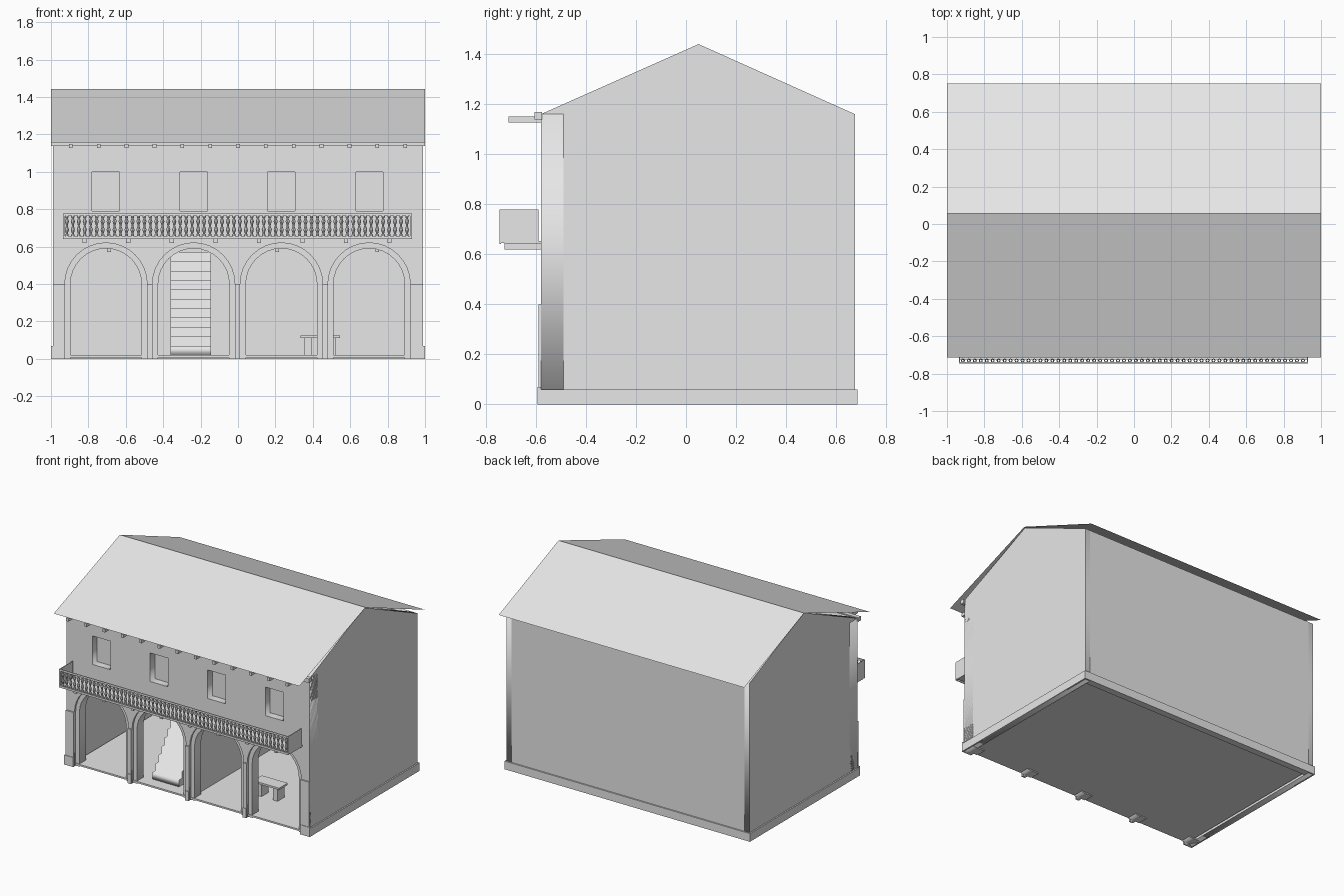
import bpy, bmesh, math
from mathutils import Vector

cube = bpy.data.objects.get("Cube")
if cube:
    bpy.data.objects.remove(cube, do_unlink=True)

stone = bpy.data.materials.new("pale_grey")
stone.use_nodes = True
stone.diffuse_color = (0.8, 0.8, 0.8, 1)
stone.node_tree.nodes["Principled BSDF"].inputs["Base Color"].default_value = (0.8, 0.8, 0.8, 1)


def add(name, mesh):
    ob = bpy.data.objects.new(name, mesh)
    bpy.context.scene.collection.objects.link(ob)
    mesh.materials.clear()
    mesh.materials.append(stone)
    return ob


def boxes(name, spans):
    """One object from boxes given as (x0, x1, y0, y1, z0, z1)."""
    bm = bmesh.new()
    for x0, x1, y0, y1, z0, z1 in spans:
        verts = bmesh.ops.create_cube(bm, size=1)["verts"]
        bmesh.ops.scale(bm, vec=(x1 - x0, y1 - y0, z1 - z0), verts=verts)
        bmesh.ops.translate(bm, vec=((x0 + x1) / 2, (y0 + y1) / 2, (z0 + z1) / 2), verts=verts)
    mesh = bpy.data.meshes.new(name)
    bm.to_mesh(mesh)
    bm.free()
    return add(name, mesh)


def plate(name, loops, a, b, across="y"):
    """Upright slab from outline loops (holes allowed), from a to b along an axis."""
    curve = bpy.data.curves.new(name + "_outline", "CURVE")
    curve.dimensions = "2D"
    curve.fill_mode = "BOTH"
    curve.extrude = (b - a) / 2
    for loop in loops:
        spline = curve.splines.new("POLY")
        spline.points.add(len(loop) - 1)
        for point, (u, v) in zip(spline.points, loop):
            point.co = (u, v, 0, 1)
        spline.use_cyclic_u = True
    helper = bpy.data.objects.new(name + "_outline", curve)
    bpy.context.scene.collection.objects.link(helper)
    bpy.context.view_layer.update()
    graph = bpy.context.evaluated_depsgraph_get()
    mesh = bpy.data.meshes.new_from_object(helper.evaluated_get(graph))
    bpy.data.objects.remove(helper, do_unlink=True)
    mesh.name = name
    mid = (a + b) / 2
    for v in mesh.vertices:
        x, y, z = v.co
        v.co = Vector((x, mid - z, y)) if across == "y" else Vector((mid + z, x, y))
    return add(name, mesh)


# Main dimensions
HALF, FRONT, BACK, EAVE = 0.99, -0.58, 0.675, 1.16
RIDGE_Y, RIDGE_Z = 0.05, 1.44
SPRING = 0.4
arches = [-0.706 + 0.469 * i for i in range(4)]


def arcade_outline(radius, top):
    pts = [(-HALF, top), (-HALF, 0)]
    for c in arches:
        pts.append((c - radius, 0))
        for k in range(17):
            t = math.pi * (1 - k / 16)
            pts.append((c + radius * math.cos(t), SPRING + radius * math.sin(t)))
        pts.append((c + radius, 0))
    return pts + [(HALF, 0), (HALF, top)]


def rect(x0, x1, z0, z1):
    return [(x0, z0), (x0, z1), (x1, z1), (x1, z0)]


# Front wall: stepped arches and recessed windows
windows = [rect(c - 0.073, c + 0.073, 0.79, 1.0) for c in (-0.707, -0.237, 0.232, 0.703)]
plate("front_wall", [arcade_outline(0.22, EAVE)] + windows, FRONT, -0.565)
plate("arch_rings", [arcade_outline(0.19, EAVE)] + windows, -0.565, -0.49)
boxes("window_panes", [(w[0][0] - .01, w[2][0] + .01, -.525, -.515, .78, 1.01) for w in windows])

# Gable walls, back wall and inner dividing wall
gable = [(FRONT, 0), (BACK, 0), (BACK, EAVE), (RIDGE_Y, RIDGE_Z), (FRONT, EAVE)]
plate("right_gable_wall", [gable], -HALF, -0.95, "x")
plate("left_gable_wall", [gable], 0.95, HALF, "x")
boxes("back_wall", [(-0.95, 0.95, 0.635, BACK, 0, EAVE)])
boxes("dividing_wall", [(-0.02, 0.02, -0.49, 0.635, 0.01, 0.62)])

# Floors and ceiling joists
boxes("ground_floor", [(-0.94, 0.94, -0.57, 0.625, 0.008, 0.02)])
boxes("upper_floor", [(-0.95, 0.95, -0.49, 0.635, 0.61, 0.63)])
boxes("ceiling_joists", [(x - .01, x + .01, -.49, .635, .57, .61) for x in (-.69, .21, .745)])

# Plinth round the sides and back
boxes("plinth", [(-1, -HALF, FRONT, 0.685, 0, 0.06), (HALF, 1, FRONT, 0.685, 0, 0.06),
                 (-HALF, HALF, BACK, 0.685, 0, 0.06)])

# Raised piers between the arches, with low feet
edges = [-HALF] + [c + s * 0.22 for c in arches for s in (-1, 1)] + [HALF]
piers = list(zip(edges[::2], edges[1::2]))
boxes("front_piers", [(a, b, -0.59, FRONT, 0, SPRING) for a, b in piers])
boxes("pier_feet", [(a - 0.01 * (a == -HALF), b + 0.01 * (b == HALF), -0.594, FRONT, 0, 0.07)
                    for a, b in piers])

# Thin pitched roof
roof = bpy.data.meshes.new("roof")
bm = bmesh.new()
rows = [[bm.verts.new((x, y, z)) for x in (-1, 1)]
        for y, z in ((-0.715, 1.157), (0.055, 1.443), (0.75, 1.16))]
for (a, b), (c, d) in zip(rows, rows[1:]):
    bm.faces.new((a, b, d, c))
bm.to_mesh(roof)
bm.free()
add("roof", roof)

# Eave beam and brackets
boxes("eave_beam", [(-1, 1, -0.605, -0.575, 1.138, 1.168)])
boxes("eave_brackets", [(x - .01, x + .01, -.71, -.58, 1.126, 1.15)
                        for x in [0.149 * i for i in range(-6, 7)]])

# Balcony: floor, thin frame, side panels and supports
L, R, OUT = -0.935, 0.93, -0.745
boxes("balcony_floor", [(L, R, -0.725, FRONT, 0.642, 0.654)])
boxes("balcony_frame", [(L, R, OUT, OUT + .006, .642, .657), (L, R, OUT, OUT + .006, .764, .778),
                        (L, L + .01, OUT, OUT + .006, .65, .77),
                        (R - .01, R, OUT, OUT + .006, .65, .77)])
boxes("balcony_sides", [(L, L + .006, OUT, -.59, .645, .778), (R - .006, R, OUT, -.59, .645, .778)])
boxes("balcony_supports", [(x - .011, x + .011, -.725, FRONT, .62, .642)
                           for x in [-0.82 + 0.233 * i for i in range(8)]])

# Turned balusters
profile = [(.009, .654), (.009, .664), (.005, .67), (.011, .69), (.005, .71),
           (.005, .715), (.011, .735), (.005, .752), (.009, .757), (.009, .766)]
mesh = bpy.data.meshes.new("balusters")
bm = bmesh.new()
line = [bm.verts.new((r, 0, z)) for r, z in profile]
path = [bm.edges.new(pair) for pair in zip(line, line[1:])]
bmesh.ops.spin(bm, geom=line + path, cent=(0, 0, 0), axis=(0, 0, 1), angle=math.tau, steps=8)
bmesh.ops.remove_doubles(bm, verts=bm.verts, dist=0.0002)
bmesh.ops.recalc_face_normals(bm, faces=bm.faces)
bm.to_mesh(mesh)
bm.free()
balusters = add("balusters", mesh)
balusters.location = (-0.915, -0.73, 0)
array = balusters.modifiers.new("row", "ARRAY")
array.count = 58
array.use_relative_offset = False
array.use_constant_offset = True
array.constant_offset_displace = (0.0319, 0, 0)

# Stairs rising to the back
steps = []
for i in range(11):
    y, z = -0.48 + 0.035 * i, 0.07 + 0.05 * i
    steps += [(y, z - 0.05 if i else 0.02), (y, z)]
plate("stairs", [steps + [(-0.09, 0.57), (-0.09, 0.02)]], -0.36, -0.145, "x")

# Bench in the arcade
boxes("bench", [(.335, .545, -.3, -.2, .112, .126), (.355, .395, -.29, -.21, .02, .112),
                (.49, .525, -.29, -.21, .02, .112)])
